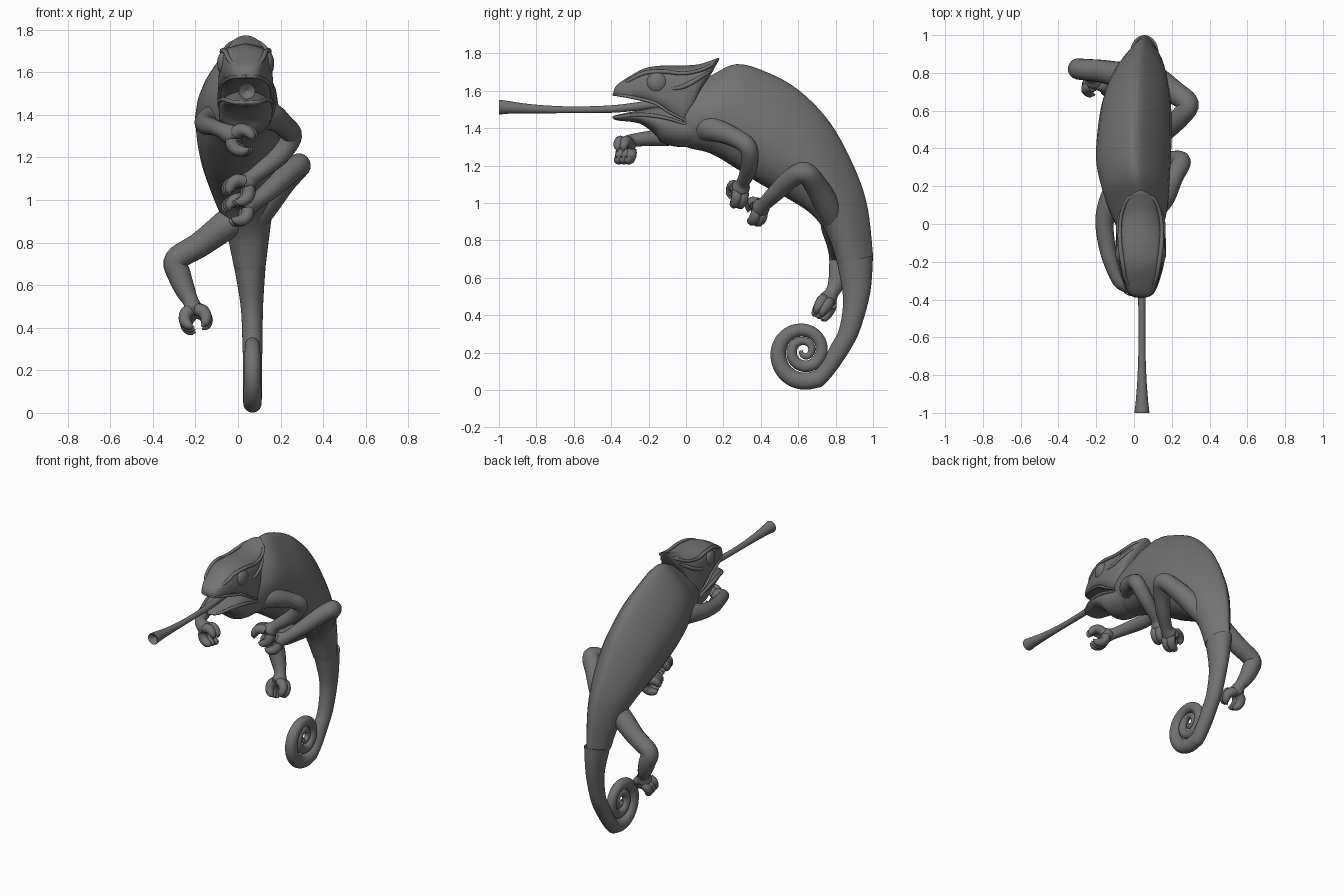
import bpy, bmesh
from math import sin, cos, pi, radians
from mathutils import Vector

HX = 0.036                      # x centre of head and tongue
GREY = bpy.data.materials.new("dark_grey")
GREY.diffuse_color = (.17, .17, .17, 1)


def spline(rows, sub):
    """Catmull-Rom resample of a list of equal-length tuples."""
    out, n = [], len(rows)
    for i in range(n - 1):
        p = [rows[max(0, min(n - 1, i + k))] for k in (-1, 0, 1, 2)]
        for s in range(sub):
            t = s / sub
            out.append([0.5 * (2 * b + (c - a) * t + (2 * a - 5 * b + 4 * c - d) * t * t
                               + (3 * b - a - 3 * c + d) * t ** 3) for a, b, c, d in zip(*p)])
    return out + [list(rows[-1])]


def make(name, ring_sets):
    """Skin each list of rings into a closed tube, all in one object."""
    bm = bmesh.new()
    for rings in ring_sets:
        loops = [[bm.verts.new(co) for co in ring] for ring in rings]
        n = len(loops[0])
        for a, b in zip(loops, loops[1:]):
            for i in range(n):
                bm.faces.new((a[i], a[(i + 1) % n], b[(i + 1) % n], b[i]))
        bm.faces.new(loops[0])
        bm.faces.new(loops[-1])
    bmesh.ops.recalc_face_normals(bm, faces=bm.faces)
    me = bpy.data.meshes.new(name)
    bm.to_mesh(me)
    bm.free()
    ob = bpy.data.objects.new(name, me)
    bpy.context.collection.objects.link(ob)
    finish(ob)
    return ob


def finish(ob):
    ob.data.materials.append(GREY)
    bpy.ops.object.select_all(action='DESELECT')
    ob.select_set(True)
    bpy.context.view_layer.objects.active = ob
    bpy.ops.object.shade_smooth_by_angle(angle=radians(50))


def loft(sections, half, sub=5):
    """Sections are (top y, top z, bottom y, bottom z, half width, centre x)."""
    prof = [(h, x) for h, x in half] + [(h, -x) for h, x in half[-2:0:-1]]
    return [[(cx + x * max(w, .001), ty + (by - ty) * h, tz + (bz - tz) * h) for h, x in prof]
            for ty, tz, by, bz, w, cx in spline(sections, sub)]


def tube(points, sub=6, sides=14):
    """Points are (x, y, z, radius)."""
    rows = spline(points, sub)
    mids = [Vector(r[:3]) for r in rows]
    n, rings = None, []
    for i, r in enumerate(rows):
        t = (mids[min(i + 1, len(rows) - 1)] - mids[max(i - 1, 0)]).normalized()
        if n is None:
            n = t.orthogonal()
        n = (n - t * n.dot(t)).normalized()
        b = t.cross(n)
        rings.append([mids[i] + (n * cos(2 * pi * k / sides) + b * sin(2 * pi * k / sides)) * max(r[3], .001)
                      for k in range(sides)])
    return rings


ROUND = [((1 - cos(pi * k / 14)) / 2, max(0, sin(pi * k / 14))) for k in range(15)]
KEEL = [(0, 0), (.012, .1), (.05, .23), (.12, .41), (.22, .62), (.34, .82), (.46, .95), (.58, 1),
        (.7, .97), (.8, .88), (.89, .72), (.95, .53), (.985, .3), (1, 0)]
HEAD = [(0, 0), (.03, .3), (.08, .62), (.16, .84), (.3, .92), (.5, .97), (.7, 1),
        (.9, .95), (1, .7), (1, .35), (1, 0)]

# body, one skin running on into the tail
body = [(.02, 1.63, -.08, 1.36, .11, .034), (.13, 1.68, 0, 1.30, .147, .025),
        (.27, 1.742, .13, 1.265, .178, .008), (.43, 1.70, .26, 1.19, .197, -.003),
        (.60, 1.605, .40, 1.10, .197, .003), (.77, 1.43, .55, 1.02, .182, .013),
        (.90, 1.19, .67, .94, .15, .028), (.97, .98, .755, .83, .11, .045),
        (1.0, .72, .81, .67, .075, .055)]
tail = [(1.0, .72, .81, .67, .075, .055), (.985, .52, .84, .49, .053, .065),
        (.93, .32, .82, .33, .047, .068), (.877, .214, .775, .24, .045, .068),
        (.808, .11, .73, .155, .045, .068)]

# tail coil: angle, centreline radius, half thickness
coil = [(60, .163, .046), (110, .161, .045), (180, .141, .041), (270, .109, .035), (360, .09, .032),
        (450, .083, .031), (540, .07, .028), (630, .051, .021), (720, .037, .019),
        (810, .03, .016), (900, .018, .01)]
for a, rad, thick in spline(coil, 3):
    c, d = cos(radians(-a)), sin(radians(-a))
    tail.append((.635 + (rad + thick) * c, .21 + (rad + thick) * d,
                 .635 + (rad - thick) * c, .21 + (rad - thick) * d, thick * .95, .068))
make("body", [loft(body, KEEL)])
make("tail", [loft(tail, ROUND)])

# upper head with swept-back casque
head = [(-.387, 1.598, -.387, 1.578, .02, HX), (-.37, 1.63, -.372, 1.574, .058, HX),
        (-.31, 1.672, -.31, 1.565, .088, HX), (-.22, 1.72, -.22, 1.548, .112, HX),
        (-.12, 1.735, -.12, 1.50, .127, HX), (-.02, 1.735, -.03, 1.43, .129, HX),
        (.06, 1.740, .01, 1.44, .117, HX), (.125, 1.758, .07, 1.59, .09, HX),
        (.163, 1.773, .135, 1.69, .055, HX), (.178, 1.774, .17, 1.755, .012, HX)]
make("upper_head", [loft(head, HEAD)])

# lower jaw and throat
jaw = [(-.387, 1.462, -.385, 1.448, .02, HX), (-.365, 1.472, -.36, 1.44, .065, HX),
       (-.25, 1.495, -.25, 1.425, .108, HX), (-.16, 1.512, -.17, 1.37, .123, HX),
       (-.08, 1.51, -.125, 1.32, .126, HX), (.02, 1.50, -.02, 1.298, .125, HX),
       (.12, 1.50, .09, 1.31, .12, HX)]
make("lower_jaw", [loft(jaw, ROUND)])

# tongue with cupped tip
tongue = [(-.06, 1.49, .028), (-.16, 1.525, .026), (-.25, 1.517, .023), (-.4, 1.502, .02),
          (-.62, 1.498, .018), (-.82, 1.503, .024), (-.95, 1.511, .034), (-.998, 1.512, .039),
          (-.992, 1.512, .028), (-.972, 1.512, .002)]
make("tongue", [loft([(y, z + r, y, z - r, r, .042) for y, z, r in tongue], ROUND, 4)])

# eyes and head ridges, mirrored about the head centre
for side, s in (("right", 1), ("left", -1)):
    bpy.ops.mesh.primitive_uv_sphere_add(segments=24, ring_count=14, radius=.057,
                                         location=(HX + s * .1, -.155, 1.643),
                                         rotation=(0, pi / 2, 0))
    bpy.context.object.scale = (1, 1, .6)
    bpy.context.object.name = side + "_eye"
    finish(bpy.context.object)
    brow = [(.02, -.378, 1.60, .006), (.076, -.30, 1.657, .01), (.094, -.22, 1.695, .012),
            (.108, -.12, 1.703, .012), (.111, -.02, 1.693, .01), (.098, .07, 1.708, .01),
            (.066, .135, 1.737, .01), (0, .170, 1.766, .008)]
    cheek = [(.118, -.08, 1.61, .008), (.12, -.02, 1.62, .012), (.108, .05, 1.655, .012),
             (.07, .12, 1.70, .008)]
    lip = [(.0, -.386, 1.58, .008), (.055, -.365, 1.578, .008), (.092, -.28, 1.563, .009),
           (.116, -.17, 1.535, .009), (.125, -.09, 1.485, .008), (.118, 0, 1.44, .006)]
    chin = [(.0, -.384, 1.458, .009), (.06, -.362, 1.46, .01), (.1, -.26, 1.472, .011),
            (.118, -.17, 1.466, .011), (.124, -.09, 1.45, .009), (.115, .03, 1.41, .006)]
    make(side + "_head_ridges", [tube([(HX + s * x, y, z, r) for x, y, z, r in p], 5, 8)
                                 for p in (brow, cheek, lip, chin)])


def limb(name, path, centre, across):
    """Limb tube ending in a grasping foot of two opposed toe bundles."""
    c, wrist = Vector(centre), Vector(path[-1][:3])
    u = (c - wrist).normalized()
    n = Vector(across)
    n = (n - u * n.dot(u)).normalized()
    v = n.cross(u)
    palm = [(*(c - u * .06), .048), (*(c - u * .035), .026)]
    parts = [tube(path + palm, 6, 18)]
    for sgn, offsets in ((1, (-.028, 0, .028)), (-1, (-.017, .017))):
        for o in offsets:
            toe = []
            for ang, r in ((165, .029), (130, .031), (95, .029), (65, .025), (42, .019), (32, .011), (18, .002)):
                a = radians(ang)
                toe.append((*(c + (u * cos(a) + v * sgn * sin(a)) * .05 + n * o), r))
            parts.append(tube(toe, 3, 10))
    make(name, parts)


limb("left_front_leg",
     [(-.06, .20, 1.39, .085), (-.12, .12, 1.38, .066), (-.155, .02, 1.365, .05),
      (-.146, -.10, 1.35, .045), (-.122, -.2, 1.345, .04), (-.08, -.30, 1.33, .036)],
     (.025, -.335, 1.28), (.1, 1, .1))
limb("right_front_leg",
     [(.07, .08, 1.40, .085), (.15, .14, 1.395, .066), (.21, .25, 1.355, .052),
      (.252, .33, 1.30, .049), (.20, .34, 1.215, .046), (.13, .325, 1.155, .041),
      (.07, .305, 1.11, .036)],
     (0, .275, 1.04), (0, 1, .15))
limb("right_hind_leg",
     [(.05, .81, .87, .06), (.12, .765, .97, .068), (.21, .70, 1.085, .062), (.287, .635, 1.163, .056),
      (.24, .56, 1.13, .053), (.16, .48, 1.055, .046), (.085, .42, .995, .038)],
     (-.005, .375, .95), (.2, 1, .1))
limb("left_hind_leg",
     [(.03, .80, .95, .08), (-.06, .79, .88, .07), (-.18, .81, .79, .06), (-.29, .82, .72, .056),
      (-.275, .82, .645, .055), (-.245, .805, .57, .046), (-.22, .78, .52, .037)],
     (-.197, .73, .435), (.1, 1, -.3))
